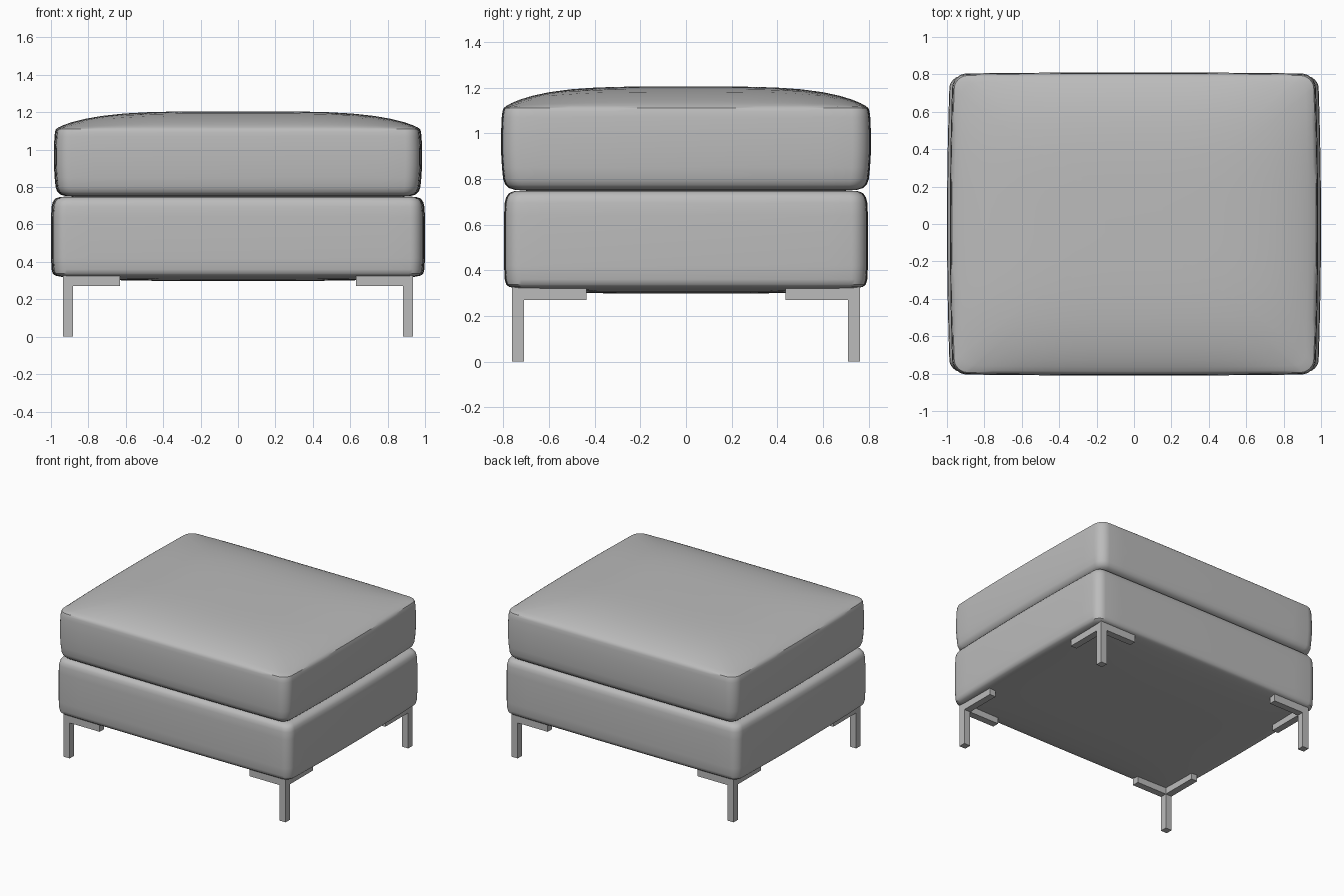
import bpy, bmesh, math

if "Cube" in bpy.data.objects:
    bpy.data.objects.remove(bpy.data.objects["Cube"])

def material(name, v):
    m = bpy.data.materials.new(name)
    m.diffuse_color = (v, v, v, 1)
    m.use_nodes = True
    m.node_tree.nodes["Principled BSDF"].inputs["Base Color"].default_value = m.diffuse_color
    return m

fabric = material("grey upholstery", 0.5)
metal = material("grey metal", 0.5)

def outline(hx, hy, r, side=14, arc=6):
    """Rounded rectangle with gently bowed sides, counter-clockwise."""
    raw = []
    for i, (sx, sy) in enumerate(((1, 1), (-1, 1), (-1, -1), (1, -1))):
        cx, cy = sx * (hx - r), sy * (hy - r)
        for k in range(arc + 1):
            a = math.pi / 2 * (i + k / arc)
            raw.append((cx + r * math.cos(a), cy + r * math.sin(a)))
        # points along the straight side to the next corner
        x0, y0 = raw[-1]
        if i in (0, 2):
            x1, y1 = -x0, y0
        else:
            x1, y1 = x0, -y0
        for k in range(1, side):
            t = k / side
            raw.append((x0 + (x1 - x0) * t, y0 + (y1 - y0) * t))
    return [(x * (1 + 0.015 * (1 - (y / hy) ** 2)),
             y * (1 + 0.008 * (1 - (x / hx) ** 2))) for x, y in raw]

def dome(points, z, height):
    """Concentric rings from an edge outline that rise (or sag) like a pillow."""
    mx = max(p[0] for p in points)
    my = max(p[1] for p in points)
    rings = []
    for k in (0.985, 0.955, 0.91, 0.84, 0.75, 0.63, 0.49, 0.33, 0.16):
        ring = []
        for x, y in points:
            u, v = k * x / mx, k * y / my
            h = height * ((1 - u ** 4) * (1 - v ** 4)) ** 0.8
            ring.append((x * k, y * k, z + h))
        rings.append(ring)
    return rings

def loft(name, rings, mat):
    bm = bmesh.new()
    vs = [[bm.verts.new(p) for p in ring] for ring in rings]
    n = len(vs[0])
    for a, b in zip(vs, vs[1:]):
        for i in range(n):
            j = (i + 1) % n
            bm.faces.new((a[i], a[j], b[j], b[i]))
    bm.faces.new(vs[0][::-1])
    bm.faces.new(vs[-1])
    bmesh.ops.recalc_face_normals(bm, faces=bm.faces)
    return finish(name, bm, mat, 35)

def finish(name, bm, mat, angle):
    me = bpy.data.meshes.new(name)
    bm.to_mesh(me)
    bm.free()
    me.materials.append(mat)
    ob = bpy.data.objects.new(name, me)
    bpy.context.collection.objects.link(ob)
    bpy.ops.object.select_all(action='DESELECT')
    ob.select_set(True)
    bpy.context.view_layer.objects.active = ob
    bpy.ops.object.shade_smooth_by_angle(angle=math.radians(angle))
    return ob

def walls(hx, hy, r, profile):
    return [[(x, y, z) for x, y in outline(hx - d, hy - d, max(r - d * 0.5, 0.02))]
            for d, z in profile]

# Seat cushion: bulging sides, seam near the top, pillowed crown
sides = walls(0.97, 0.804, 0.075, [
    (0.12, 0.75), (0.06, 0.752), (0.035, 0.76), (0.018, 0.775), (0.009, 0.80),
    (0.004, 0.85), (0, 0.92), (0, 1.0), (0.003, 1.07), (0.006, 1.095), (0.011, 1.11)])
seam = [(x, y) for x, y, z in sides[-1]]
loft("seat_cushion", sides + dome(seam, 1.11, 0.095), fabric)

# Upholstered base: rounded box with a slightly sagging underside
sides = walls(0.985, 0.791, 0.065, [
    (0.045, 0.322), (0.022, 0.327), (0.009, 0.338), (0.003, 0.36), (0, 0.42),
    (0, 0.64), (0.003, 0.695), (0.009, 0.72), (0.022, 0.738), (0.045, 0.747), (0.1, 0.75)])
under = [(x, y) for x, y, z in sides[0]]
loft("upholstered_base", dome(under, 0.322, -0.024)[::-1] + sides, fabric)

# Corner legs: square post with two flat arms under the base
def leg(name, sx, sy):
    bm = bmesh.new()
    x0, x1, xa = 0.935, 0.883, 0.63
    y0, y1, ya = 0.762, 0.71, 0.435
    plan = [(x0, y0), (xa, y0), (xa, y1), (x1, y1), (x1, ya), (x0, ya)]
    bottom = [bm.verts.new((sx * x, sy * y, 0.27)) for x, y in plan]
    foot = [(x0, y0), (x1, y0), (x1, y1), (x0, y1)]
    mid = [bottom[0], bm.verts.new((sx * x1, sy * y0, 0.27)), bottom[3],
           bm.verts.new((sx * x0, sy * y1, 0.27))]
    floor = [bm.verts.new((sx * x, sy * y, 0)) for x, y in foot]
    # underside of the two arms, then the post
    faces = [bm.faces.new((mid[1], bottom[1], bottom[2], bottom[3])),
             bm.faces.new((bottom[3], bottom[4], bottom[5], mid[3]))]
    for i in range(4):
        j = (i + 1) % 4
        faces.append(bm.faces.new((mid[i], mid[j], floor[j], floor[i])))
    faces.append(bm.faces.new(floor))
    # upright sides and top of the bracket
    loop = [bottom[0], mid[1]] + bottom[1:] + [mid[3]]
    top = [bm.verts.new((v.co.x, v.co.y, 0.326)) for v in loop]
    for i in range(len(loop)):
        j = (i + 1) % len(loop)
        bm.faces.new((loop[i], loop[j], top[j], top[i]))
    bm.faces.new(top)
    bmesh.ops.recalc_face_normals(bm, faces=bm.faces)
    finish(name, bm, metal, 30)

for sy, fb in ((-1, "front"), (1, "back")):
    for sx, lr in ((-1, "left"), (1, "right")):
        leg(f"{fb}_{lr}_leg", sx, sy)
